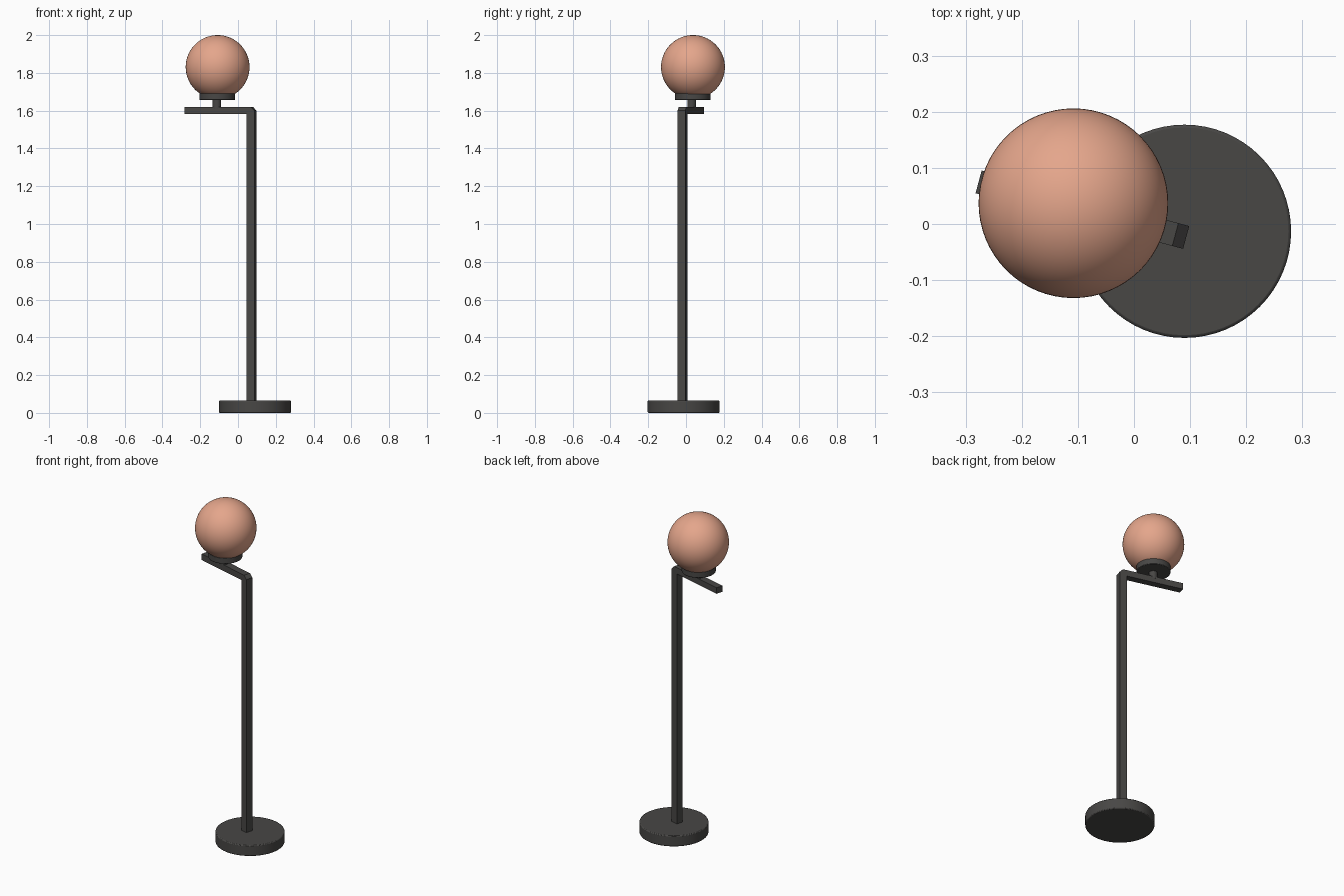
import bpy, bmesh, math
from mathutils import Vector

if "Cube" in bpy.data.objects:
    bpy.data.objects.remove(bpy.data.objects["Cube"])


def material(name, color):
    m = bpy.data.materials.new(name)
    m.diffuse_color = color
    m.use_nodes = True
    m.node_tree.nodes["Principled BSDF"].inputs["Base Color"].default_value = m.diffuse_color
    return m


DARK = material("dark_metal", (0.065, 0.063, 0.06, 1))
GLOW = material("globe_glass", (0.78, 0.38, 0.26, 1))


def cylinder(name, x, y, z0, z1, r, bevel=0.0, sides=64):
    bpy.ops.mesh.primitive_cylinder_add(vertices=sides, radius=r, depth=z1 - z0,
                                        location=(x, y, (z0 + z1) / 2))
    ob = bpy.context.object
    ob.name = name
    ob.data.materials.append(DARK)
    bpy.ops.object.shade_smooth_by_angle(angle=math.radians(35))
    if bevel:
        mod = ob.modifiers.new("rim", 'BEVEL')
        mod.width, mod.segments = bevel, 2
    return ob


# Round weighted base
cylinder("base", 0.09, -0.013, 0, 0.066, 0.19, 0.005)

# Bent square bar: post and arm share one side profile with a clipped elbow
turn = math.radians(15)
along = Vector((-math.cos(turn), math.sin(turn), 0))
across = Vector((math.sin(turn), math.cos(turn), 0))
elbow = Vector((0.093, -0.024, 0))
WIDTH, TOP, CLIP = 0.042, 1.62, 0.02
profile = [(0, 0.06), (0.044, 0.06), (0.044, 1.583), (0.383, 1.583),
           (0.383, TOP), (CLIP, TOP), (0, TOP - CLIP)]
bm = bmesh.new()
face = bm.faces.new([bm.verts.new(elbow + along * u - across * WIDTH / 2 + Vector((0, 0, z)))
                     for u, z in profile])
new = bmesh.ops.extrude_face_region(bm, geom=[face])["geom"]
bmesh.ops.translate(bm, vec=across * WIDTH,
                    verts=[g for g in new if isinstance(g, bmesh.types.BMVert)])
bmesh.ops.recalc_face_normals(bm, faces=bm.faces)
mesh = bpy.data.meshes.new("post_and_arm")
bm.to_mesh(mesh)
bm.free()
mesh.materials.append(DARK)
bpy.context.collection.objects.link(bpy.data.objects.new("post_and_arm", mesh))

# Lamp holder: short stem and round cup plate
cylinder("stem", -0.112, 0.03, 1.61, 1.665, 0.023, sides=32)
cylinder("globe_holder", -0.11, 0.035, 1.656, 1.692, 0.094, 0.003)

# Globe shade
bpy.ops.mesh.primitive_uv_sphere_add(segments=64, ring_count=32, radius=0.169,
                                     location=(-0.108, 0.037, 1.831))
globe = bpy.context.object
globe.name = "globe"
globe.data.materials.append(GLOW)
bpy.ops.object.shade_smooth()
